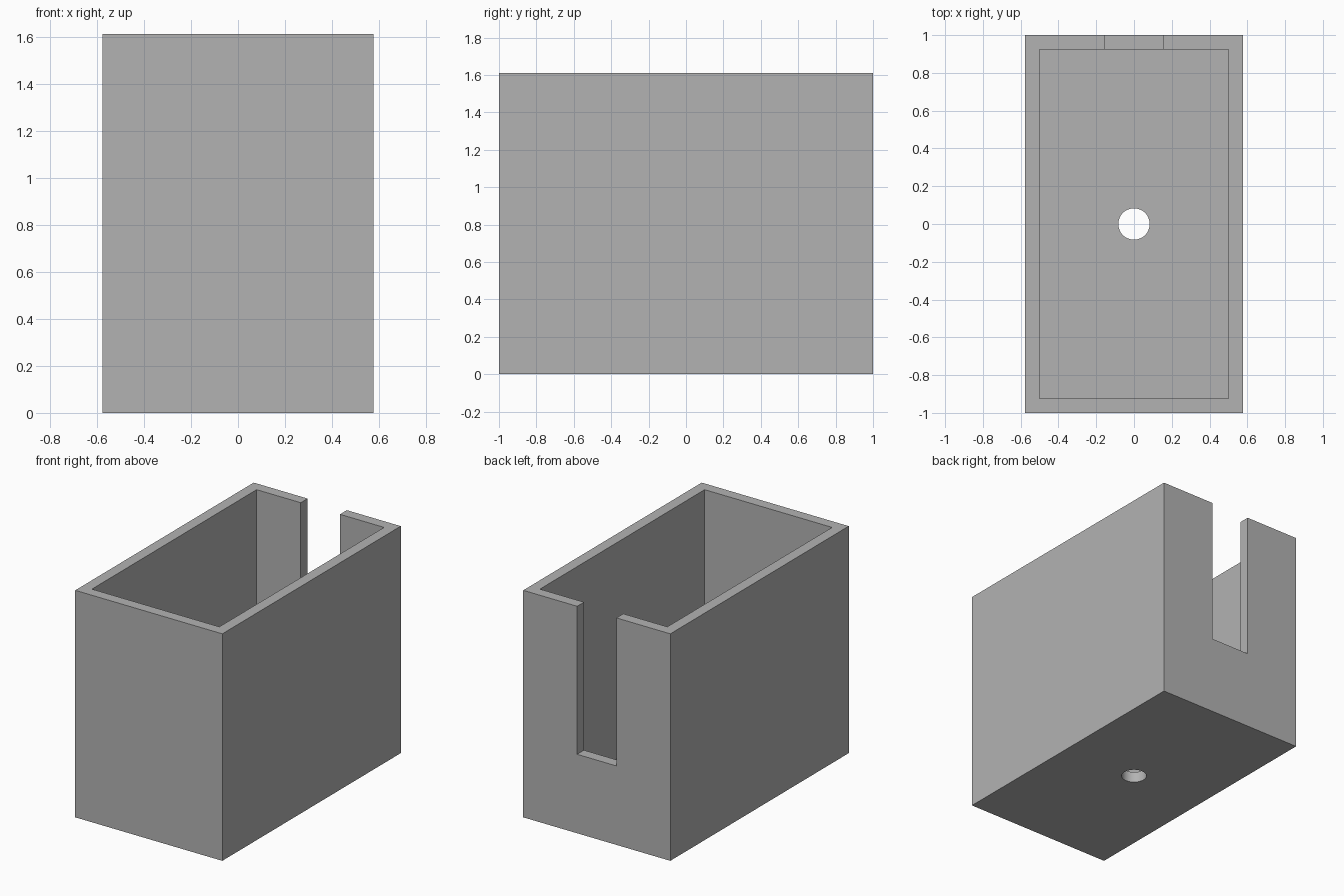
import bpy

old = bpy.data.objects.get("Cube")
if old:
    bpy.data.objects.remove(old, do_unlink=True)

# Overall sizes
WIDTH, DEPTH, HEIGHT = 1.154, 2.0, 1.61
WALL = 0.077
SLOT_WIDTH, SLOT_BOTTOM = 0.308, 0.56
HOLE_RADIUS = 0.083
MARGIN = 0.1

grey = bpy.data.materials.new("plain grey")
grey.use_nodes = True
colour = (0.45, 0.45, 0.45, 1)
grey.diffuse_color = colour
grey.node_tree.nodes["Principled BSDF"].inputs["Base Color"].default_value = colour


def block(name, x, y, z):
    """Box spanning the given (low, high) ranges."""
    spans = (x, y, z)
    bpy.ops.mesh.primitive_cube_add(size=1, location=[(a + b) / 2 for a, b in spans])
    obj = bpy.context.object
    obj.name = name
    obj.scale = [b - a for a, b in spans]
    bpy.ops.object.transform_apply(location=True, rotation=False, scale=True)
    obj.data.materials.append(grey)
    return obj


def cut(target, cutter):
    cutter.hide_render = True
    cutter.hide_set(True)
    cutter.display_type = 'WIRE'
    mod = target.modifiers.new(cutter.name, 'BOOLEAN')
    mod.operation = 'DIFFERENCE'
    mod.solver = 'EXACT'
    mod.object = cutter
    bpy.context.view_layer.objects.active = target
    bpy.ops.object.modifier_apply(modifier=mod.name)
    bpy.data.objects.remove(cutter, do_unlink=True)


# Outer body
half_w, half_d = WIDTH / 2, DEPTH / 2
box = block("open_box", (-half_w, half_w), (-half_d, half_d), (0, HEIGHT))

# Inner cavity, open at the top
in_w, in_d = half_w - WALL, half_d - WALL
cut(box, block("cavity_cutter", (-in_w, in_w), (-in_d, in_d), (WALL, HEIGHT + MARGIN)))

# Slot through the back wall
cut(box, block("slot_cutter", (-SLOT_WIDTH / 2, SLOT_WIDTH / 2),
               (in_d - MARGIN, half_d + MARGIN), (SLOT_BOTTOM, HEIGHT + MARGIN)))

# Round hole through the floor
bpy.ops.mesh.primitive_cylinder_add(vertices=48, radius=HOLE_RADIUS, depth=4 * WALL,
                                    location=(0, 0, WALL / 2))
hole = bpy.context.object
hole.name = "hole_cutter"
hole.data.materials.append(grey)
cut(box, hole)

# Smooth the hole, keep the box edges crisp
bpy.ops.object.select_all(action='DESELECT')
box.select_set(True)
bpy.context.view_layer.objects.active = box
bpy.ops.object.shade_smooth_by_angle()
